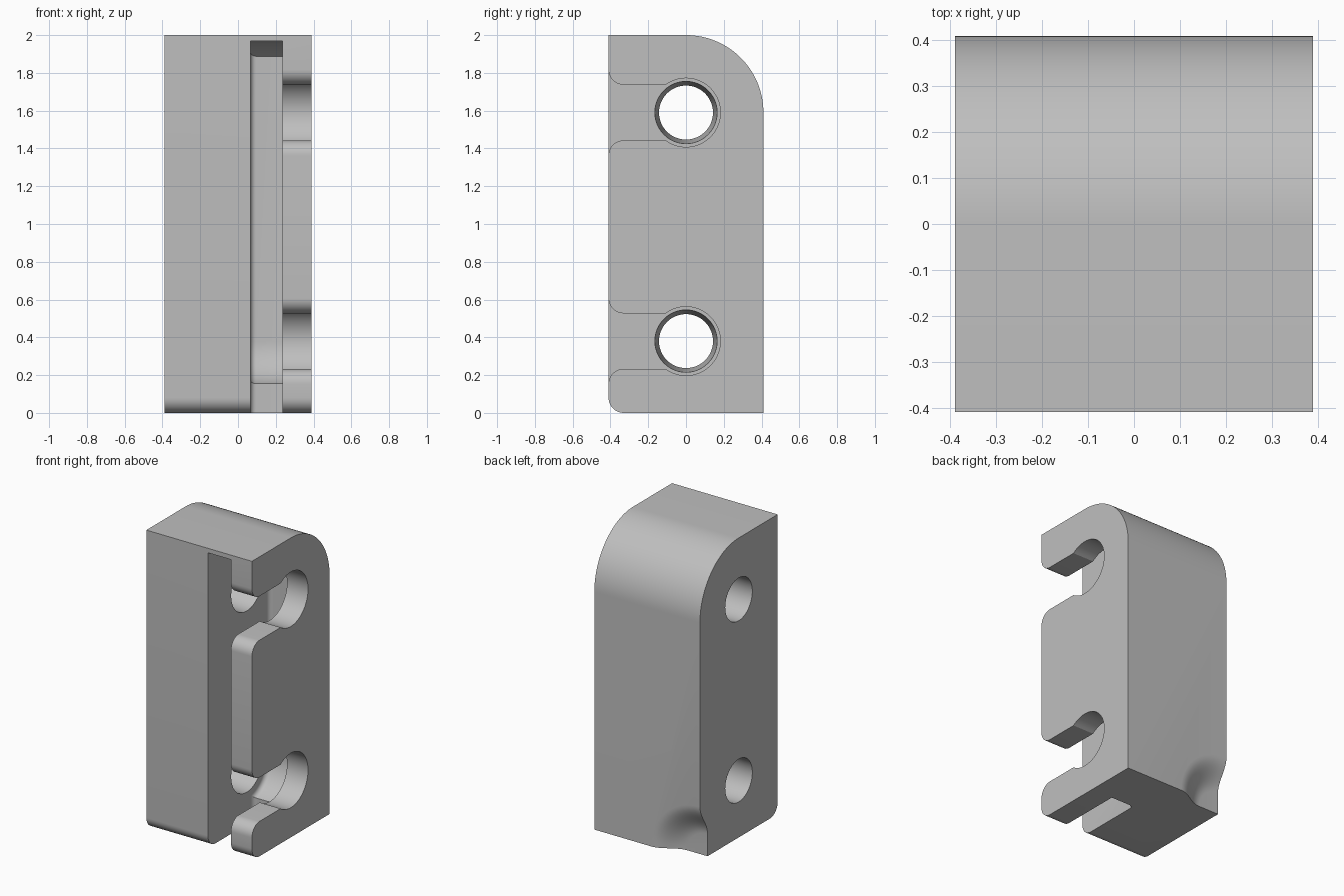
import bpy, bmesh, math
from math import sin, cos, pi, sqrt, asin

if "Cube" in bpy.data.objects:
    bpy.data.objects.remove(bpy.data.objects["Cube"])

grey = bpy.data.materials.new("plain grey")
grey.diffuse_color = (0.52, 0.52, 0.52, 1)
grey.use_nodes = True
grey.node_tree.nodes["Principled BSDF"].inputs["Base Color"].default_value = grey.diffuse_color

HOLES = (0.38, 1.59)      # heights of the two pin holes
X, Y, TOP = 0.39, 0.41, 2.0


def arc(cy, cz, r, a0, a1, n):
    """Points (y, z) on an arc, angles in radians."""
    return [(cy + r * cos(a0 + (a1 - a0) * i / n), cz + r * sin(a0 + (a1 - a0) * i / n))
            for i in range(n + 1)]


def loft(name, rings):
    """Closed solid through rings of 3D points with equal counts."""
    bm = bmesh.new()
    vs = [[bm.verts.new(p) for p in ring] for ring in rings]
    n = len(vs[0])
    for a, b in zip(vs, vs[1:]):
        for i in range(n):
            j = (i + 1) % n
            bm.faces.new((a[i], a[j], b[j], b[i]))
    bm.faces.new(vs[0])
    bm.faces.new(vs[-1])
    bmesh.ops.recalc_face_normals(bm, faces=bm.faces)
    me = bpy.data.meshes.new(name)
    bm.to_mesh(me)
    bm.free()
    ob = bpy.data.objects.new(name, me)
    bpy.context.collection.objects.link(ob)
    me.materials.append(grey)
    return ob


def extrude(name, profile, x0, x1):
    return loft(name, [[(x, y, z) for y, z in profile] for x in (x0, x1)])


# main block: big rounded back top, small rounded front bottom
block = extrude("block",
                arc(-Y + 0.08, 0.08, 0.08, pi, 1.5 * pi, 10) + [(Y, 0)]
                + arc(0, TOP - Y, Y, 0, pi / 2, 32) + [(-Y, TOP)], -X, X)

cutters = []


# long slot, its back wall filleted on the left side
def slot_ring(x, d):
    back, low, r = 0.236 - d, 0.07 - d, 0.236 - d
    pts = [(-0.6, -0.1), (low, -0.1)]
    pts += arc(0, 0.38, r, asin(low / r) - pi / 2, 0, 20)
    a = asin(sqrt(0.38 ** 2 - back ** 2) / 0.38)
    pts += arc(0, 1.59, 0.38, a, pi / 2, 20) + [(-0.6, 1.97)]
    return [(x, y, z) for y, z in pts]


f = 0.03
rings = [slot_ring(0.065 + f * (1 - cos(t)), f * (1 - sin(t)))
         for t in [i * pi / 12 for i in range(7)]]
cutters.append(loft("slot_cutter", rings + [slot_ring(0.235, 0)]))

for hz in HOLES:
    # tapered pin hole through the thick wall
    cutters.append(loft("pin_hole_cutter", [
        [(x, y, z) for y, z in arc(0, hz, r, 0, 2 * pi, 48)[:-1]]
        for x, r in ((-0.45, 0.143), (-0.34, 0.143), (0.065, 0.165), (0.15, 0.165))]))
    # keyhole opening to the front in the thin wall
    h, R, q = 0.147, 0.182, 0.08
    a = pi - asin(h / R)
    cutters.append(extrude("keyhole_cutter",
                           arc(0, hz, R, -a, a, 48)
                           + arc(-Y + q, hz + h + q, q, -pi / 2, -pi, 10)
                           + [(-0.5, hz + h + q), (-0.5, hz - h - q)]
                           + arc(-Y + q, hz - h - q, q, pi, pi / 2, 10), 0.2, 0.45))

# shallow scoop at the back left bottom corner
prof = [(0.15 + 0.21 * i / 12, Y - 0.08 * (1 + cos(pi * i / 12)) / 2) for i in range(13)]
prof.append((0.36, 0.5))
cutters.append(loft("scoop_cutter", [
    [(-X + r * cos(k * pi / 24), y, r * sin(k * pi / 24)) for k in range(48)]
    for r, y in prof]))

# apply all the cuts
for c in cutters:
    c.hide_render = True
    m = block.modifiers.new("cut", 'BOOLEAN')
    m.operation, m.solver, m.object = 'DIFFERENCE', 'EXACT', c
bpy.context.view_layer.update()
result = bpy.data.meshes.new_from_object(
    block.evaluated_get(bpy.context.evaluated_depsgraph_get()))
block.modifiers.clear()
block.data = result
for c in cutters:
    bpy.data.objects.remove(c)

bpy.ops.object.select_all(action='DESELECT')
block.select_set(True)
bpy.context.view_layer.objects.active = block
bpy.ops.object.shade_smooth_by_angle(angle=math.radians(25))
